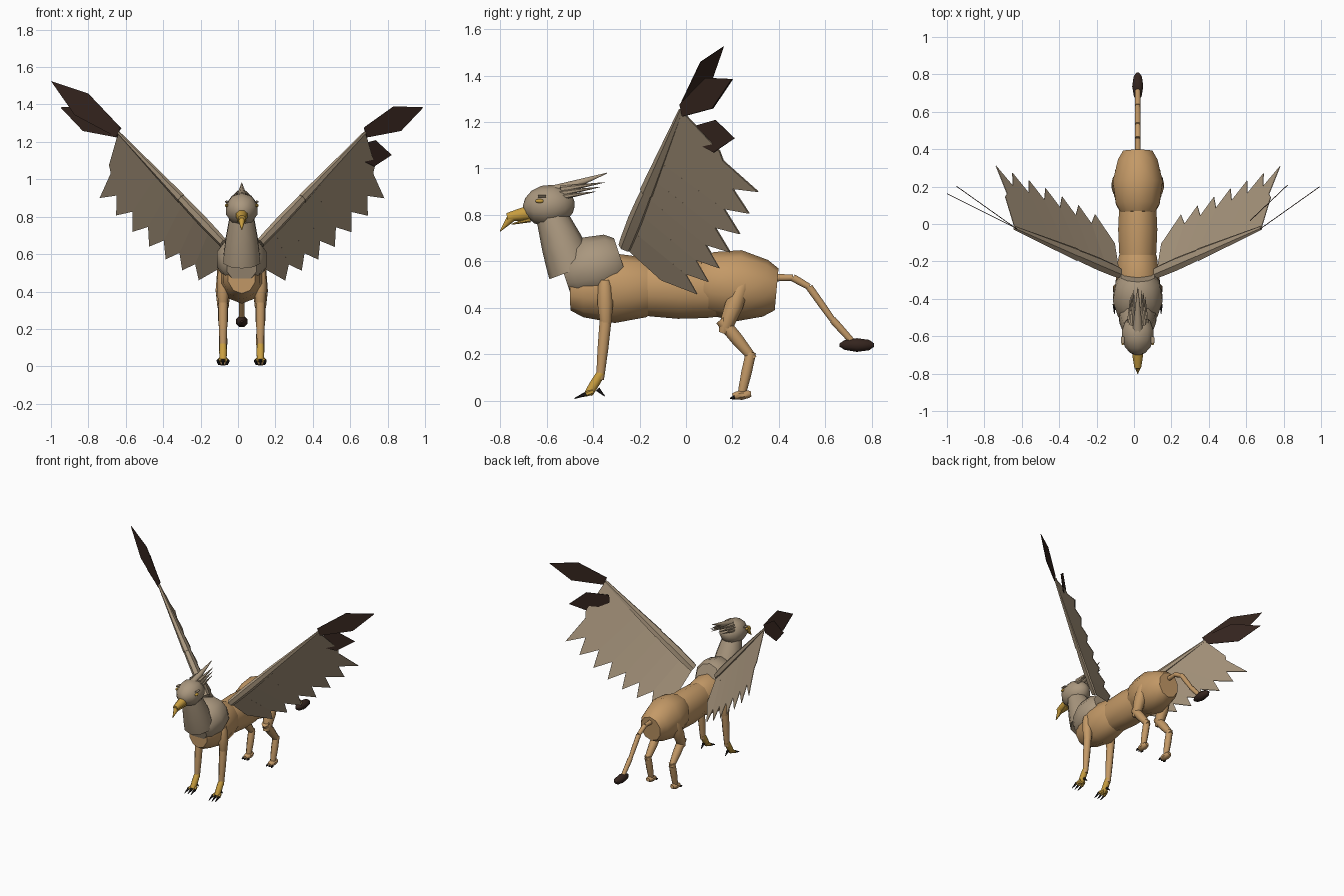
import bpy, bmesh
from math import sin, cos, pi, sqrt
from mathutils import Vector

if "Cube" in bpy.data.objects:
    bpy.data.objects.remove(bpy.data.objects["Cube"])

CENTRE_LINE = .02
SIDES = {"left_": 1, "right_": -1}


def material(name, red, green, blue):
    colour = (red, green, blue, 1)
    mat = bpy.data.materials.new(name)
    mat.use_nodes = True
    mat.diffuse_color = colour
    mat.node_tree.nodes["Principled BSDF"].inputs["Base Color"].default_value = colour
    return mat


fur = material("tan fur", .55, .32, .135)
plume = material("grey brown feathers", .4, .31, .21)
dark = material("dark brown", .035, .018, .013)
gold = material("gold", .58, .34, .05)
black = material("black claw", .012, .01, .01)


def finish(name, bm, mat):
    mesh = bpy.data.meshes.new(name)
    bm.to_mesh(mesh)
    bm.free()
    mesh.materials.append(mat)
    ob = bpy.data.objects.new(name, mesh)
    ob.location.x = CENTRE_LINE
    bpy.context.collection.objects.link(ob)
    return ob


def mid(y, z):
    """Point on the centre line."""
    return Vector((0, y, z))


def leg(y, z, spread=0):
    """Point on the left leg line."""
    return Vector((.1 + spread, y, z))


def mirrored(point, sign):
    return Vector((point.x * sign, point.y, point.z))


def part(name, mat, start, end, first, last, tall=1, rounding=.3, sides=8, rings=5):
    """Tapered body from start to end; rounding narrows both ends, up to an ellipsoid."""
    bm = bmesh.new()
    along = (end - start).normalized()
    across = (Vector((1, 0, 0)) - along * along.x).normalized()
    up = across.cross(along) * tall
    loops = []
    for ring in range(rings):
        u = -cos(pi * ring / (rings - 1))
        t = (u + 1) / 2
        radius = (first + (last - first) * t) * sqrt(1 - rounding * u * u)
        angles = [(k + .5) * 2 * pi / sides for k in range(sides)]
        loops.append([bm.verts.new(start.lerp(end, t) + (across * cos(a) + up * sin(a)) * radius)
                      for a in angles])
    for lower, upper in zip(loops, loops[1:]):
        for k in range(sides):
            bm.faces.new((lower[k - 1], lower[k], upper[k], upper[k - 1]))
    bm.faces.new(loops[0])
    bm.faces.new(loops[-1])
    bmesh.ops.recalc_face_normals(bm, faces=bm.faces)
    ob = finish(name, bm, mat)
    bpy.ops.object.select_all(action="DESELECT")
    ob.select_set(True)
    bpy.context.view_layer.objects.active = ob
    bpy.ops.object.shade_smooth_by_angle(angle=pi / 4 + .02)


def pair(name, mat, start, end, first, last, **options):
    for side, sign in SIDES.items():
        part(side + name, mat, mirrored(start, sign), mirrored(end, sign), first, last, **options)


def plates(name, mat, outlines):
    bm = bmesh.new()
    for outline in outlines:
        bm.faces.new([bm.verts.new(point) for point in outline])
    ob = finish(name, bm, mat)
    ob.modifiers.new("thickness", "SOLIDIFY").thickness = .004


# Trunk
part("chest", fur, mid(-.5, .48), mid(-.12, .49), .12, .13, tall=1.2, rounding=.6, sides=10)
part("waist", fur, mid(-.2, .49), mid(.14, .48), .11, .11, tall=1.2, rounding=.2, sides=10)
part("rump", fur, mid(.06, .51), mid(.39, .48), .15, .13, tall=1.1, rounding=.6, sides=10)

# Neck and head
part("ruff", plume, mid(-.52, .53), mid(-.28, .61), .13, .15, rounding=.6, sides=10)
part("neck", plume, mid(-.58, .8), mid(-.49, .56), .07, .11, rounding=.1, sides=10)
part("head", plume, mid(-.7, .83), mid(-.48, .85), .09, .09, rounding=.98, sides=10, rings=8)
part("upper_beak", gold, mid(-.67, .81), mid(-.77, .79), .036, .02, rounding=.1)
part("beak_hook", gold, mid(-.75, .79), mid(-.8, .73), .022, .002, rounding=0)
part("lower_beak", gold, mid(-.67, .78), mid(-.75, .76), .025, .005, tall=.5, rounding=0)
face = Vector((.08, -.63, .86))
length = Vector((0, .018, 0))
pair("eye", gold, face - length, face + length, .01, .01, rounding=.9)
brow = face + Vector((0, .01, .02))
pair("brow", plume, brow - length, brow + length, .01, .01, tall=.6)

# Crest: one tall spike and lower ones beside it
part("crest", plume, mid(-.57, .9), mid(-.34, .98), .03, .002, rounding=0)
for step in range(3):
    drop = Vector((.01, -.02, -.02)) * step
    pair("crest_feather", plume, Vector((.03, -.54, .91)) + drop,
         Vector((.02, -.35, .94)) + drop, .016, .001, rounding=0, sides=6)

# Tail
joints = [mid(.36, .53), mid(.46, .53), mid(.53, .49), mid(.63, .35), mid(.72, .25)]
for start, end in zip(joints, joints[1:]):
    part("tail", fur, start, end, .018, .015, rounding=.1)
part("tail_tuft", dark, mid(.66, .24), mid(.81, .24), .03, .034, rounding=.95)

# Front legs
pair("front_upper_leg", fur, leg(-.35, .52), leg(-.345, .31), .04, .032, rounding=.6)
pair("front_lower_leg", fur, leg(-.345, .36), leg(-.37, .09), .03, .02, rounding=.2)
pair("front_foot", gold, leg(-.365, .12), leg(-.42, .03), .022, .022, rounding=.2)
for spread in (-.025, 0, .025):
    pair("toe", gold, leg(-.4, .04, spread / 2), leg(-.44, .025, spread), .013, .01, sides=6)
    pair("talon", black, leg(-.43, .03, spread), leg(-.48, .01, spread), .01, .002,
         rounding=0, sides=6)
pair("back_talon", black, leg(-.38, .05), leg(-.35, .02), .01, .002, rounding=0, sides=6)

# Hind legs
pair("thigh", fur, leg(.25, .52), leg(.16, .29), .045, .04, rounding=.7)
pair("shank", fur, leg(.15, .35), leg(.29, .18), .035, .024, rounding=.4)
pair("hock", fur, leg(.28, .21), leg(.24, .03), .027, .022, rounding=.3)
pair("paw", fur, leg(.28, .03), leg(.2, .02), .028, .028, tall=.8, rounding=.7)
for spread in (-.02, 0, .02):
    pair("hind_claw", black, leg(.21, .015, spread), leg(.19, .01, spread), .01, .003, sides=6)

# Wings: an arm carrying a fan of pointed feathers
root = Vector((.1, -.26, .66))
wrist = Vector((.66, -.02, 1.25))
outer_tip = Vector((.76, .31, .9))
inner_tip = Vector((.23, .05, .46))
sag = Vector((0, .01, -.04))
count = 7
tips = [wrist.lerp(outer_tip, .5)]
for i in range(count):
    t = i / (count - 1)
    tips.append(outer_tip.lerp(inner_tip, t) + sag * sin(pi * t))
arm = [wrist.lerp(root, i / len(tips)) for i in range(len(tips) + 1)]
notches = [wrist.lerp(tips[0], .6)]
for tip, following, anchor in zip(tips, tips[1:], arm[1:]):
    notches.append(tip.lerp(following, .5).lerp(anchor, .24))
notches.append(root.lerp(inner_tip, .5) - Vector((.04, 0, .04)))
fan = list(zip(arm, notches, tips, notches[1:], arm[1:]))
for side, sign in SIDES.items():
    plates(side + "wing_feathers", plume,
           [[mirrored(point, sign) for point in outline] for outline in fan])
elbow = root.lerp(wrist, .4)
pair("inner_wing_arm", plume, root, elbow, .028, .027, tall=1.4, sides=6)
pair("outer_wing_arm", plume, elbow, wrist, .025, .008, tall=1.5, rounding=0, sides=6)


def blade(base, tip):
    """Broad pointed feather outline."""
    spine = (tip - base).normalized()
    edge = (Vector((0, 0, 1)) - spine * spine.z).normalized() * .07
    shoulder = base.lerp(tip, .55)
    return [base + edge * .4, shoulder + edge, tip, shoulder - edge, base - edge * .4]


# Dark wing tip feathers, posed differently on each side
long_blade = blade(wrist, Vector((.97, .2, 1.385)))
plates("left_tip_feathers", dark,
       [long_blade, blade(Vector((.6, .02, 1.15)), Vector((.8, .21, 1.13)))])
plates("right_tip_feathers", dark,
       [[mirrored(point, -1) for point in long_blade],
        blade(mirrored(wrist, -1), Vector((-1.02, .16, 1.525)))])
